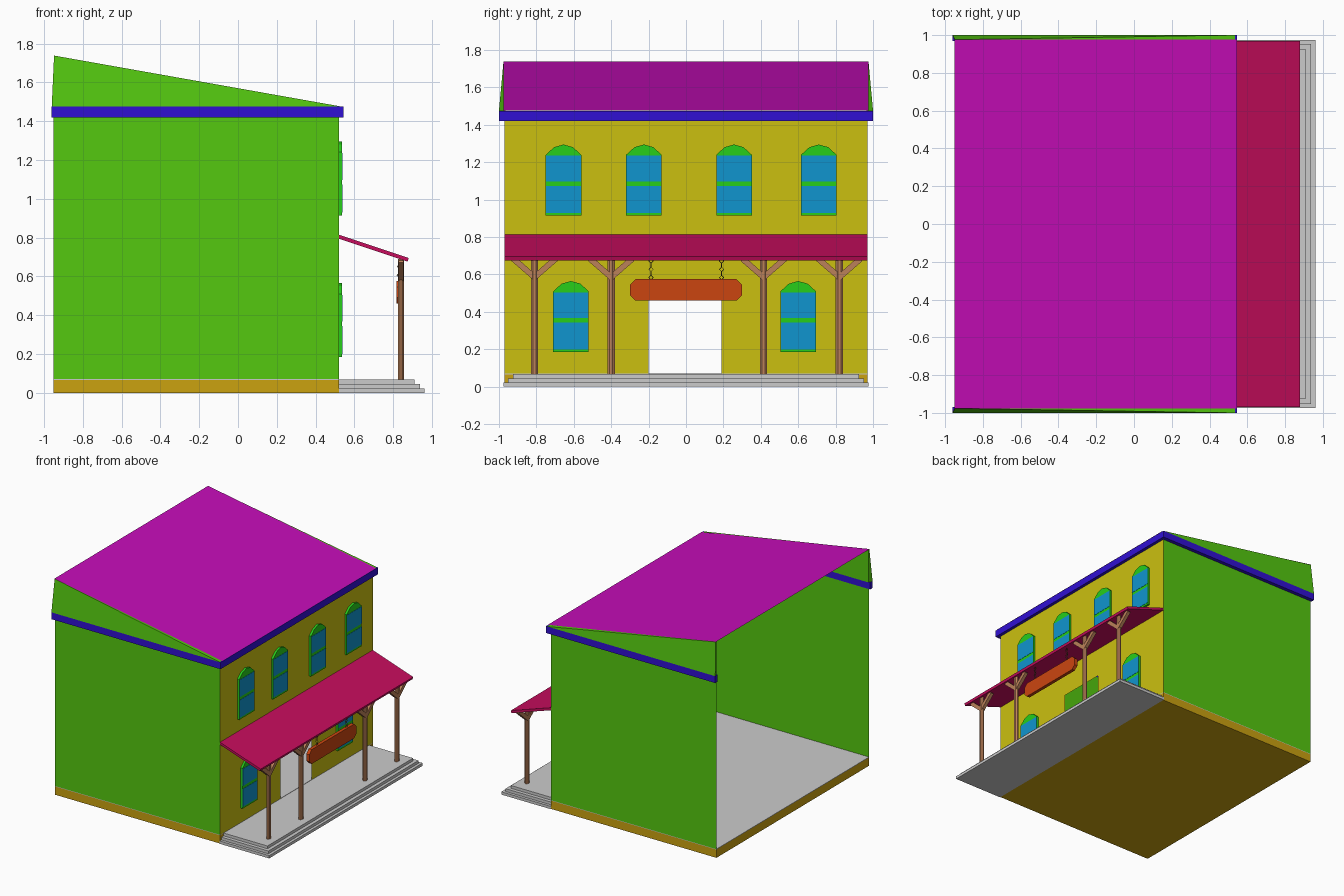
import bpy, bmesh, math
from mathutils import Matrix

if "Cube" in bpy.data.objects:
    bpy.data.objects.remove(bpy.data.objects["Cube"])

MATS = {}
COLORS = {
    "green": (0.09, 0.58, 0.005), "yellow": (0.60, 0.53, 0.005), "ochre": (0.60, 0.36, 0.005),
    "blue": (0.03, 0.005, 0.65), "magenta": (0.56, 0.004, 0.48), "crimson": (0.57, 0.004, 0.11),
    "glass": (0.005, 0.30, 0.62), "frame": (0.02, 0.62, 0.01), "wood": (0.50, 0.22, 0.10),
    "sign": (0.60, 0.06, 0.005), "chain": (0.15, 0.10, 0.03),
}


def finish(name, bm, color=None):
    me = bpy.data.meshes.new(name)
    bm.to_mesh(me)
    bm.free()
    ob = bpy.data.objects.new(name, me)
    bpy.context.collection.objects.link(ob)
    if color:
        if color not in MATS:
            MATS[color] = bpy.data.materials.new(color)
            MATS[color].diffuse_color = (*COLORS[color], 1)
        me.materials.append(MATS[color])
    return ob


def face(name, pts, color):
    """Single flat sheet, wound counter-clockwise seen from outside."""
    bm = bmesh.new()
    bm.faces.new([bm.verts.new(p) for p in pts])
    return finish(name, bm, color)


def prism(name, a_pts, b_pts, color=None):
    """Closed solid between two matching 3D outlines."""
    bm = bmesh.new()
    a = [bm.verts.new(p) for p in a_pts]
    b = [bm.verts.new(p) for p in b_pts]
    n = len(a)
    bm.faces.new(a)
    bm.faces.new(b[::-1])
    for i in range(n):
        bm.faces.new([a[i], b[i], b[(i + 1) % n], a[(i + 1) % n]])
    bmesh.ops.recalc_face_normals(bm, faces=bm.faces[:])
    return finish(name, bm, color)


def slab_x(name, yz, x0, x1, color=None):
    return prism(name, [(x0, y, z) for y, z in yz], [(x1, y, z) for y, z in yz], color)


def slab_y(name, xz, y0, y1, color=None):
    return prism(name, [(x, y0, z) for x, z in xz], [(x, y1, z) for x, z in xz], color)


def rect(a0, a1, b0, b1):
    return [(a0, b0), (a1, b0), (a1, b1), (a0, b1)]


def box(name, x0, x1, y0, y1, z0, z1, color=None):
    return slab_x(name, rect(y0, y1, z0, z1), x0, x1, color)


BACK, FRONT, SIDE, FLOOR, EAVE, TRIM = -0.95, 0.52, 0.97, 0.07, 1.42, 1.475

# foundation with grey floor
box("foundation", BACK, FRONT, -SIDE, SIDE, 0, 0.066, "ochre")
box("floor", BACK, FRONT, -SIDE, SIDE, 0.066, FLOOR)
face("foundation_underside", [(BACK, -SIDE, -0.0), (BACK, SIDE, 0), (FRONT, SIDE, 0), (FRONT, -SIDE, 0)], None)

# single-sheet walls, rear left open
face("left_wall", [(BACK, -SIDE, FLOOR), (FRONT, -SIDE, FLOOR), (FRONT, -SIDE, EAVE), (BACK, -SIDE, EAVE)], "green")
face("right_wall", [(FRONT, SIDE, FLOOR), (BACK, SIDE, FLOOR), (BACK, SIDE, EAVE), (FRONT, SIDE, EAVE)], "green")
outline = [(-SIDE, FLOOR), (-0.2, FLOOR), (-0.2, 0.56), (0.19, 0.56), (0.19, FLOOR),
           (SIDE, FLOOR), (SIDE, EAVE), (-SIDE, EAVE)]
face("facade_wall", [(FRONT, y, z) for y, z in outline], "yellow")

# blue cornice and leaning gable ends
box("front_cornice", FRONT, 0.545, -1, 1, EAVE, TRIM, "blue")
for s, side in ((-1, "left"), (1, "right")):
    y0, y1 = sorted((s * SIDE, s * 1.0))
    box(side + "_cornice", -0.96, FRONT, y0, y1, EAVE, TRIM, "blue")
    prism(side + "_gable",
          [(-0.948, s * 0.965, TRIM), (0.535, s * 0.965, TRIM), (-0.948, s * 0.965, 1.738)],
          [(-0.96, s * 1.0, TRIM), (0.535, s * 1.0, TRIM), (-0.948, s * 0.976, 1.738)], "green")

# sloping main roof
face("main_roof", [(BACK, -0.977, 1.74), (0.545, -0.977, 1.477), (0.545, 0.977, 1.477), (BACK, 0.977, 1.74)], "magenta")


# arched windows: frame block, two panes and a middle rail
def window(name, y, z, h):
    w, spring = 0.095, z + h - 0.055
    arch = [(y + w * math.cos(t), spring + 0.055 * math.sin(t))
            for t in (math.radians(a) for a in (0, 30, 60, 90, 120, 150, 180))]
    arch = [(y + w, spring), (y + 0.05, z + h - 0.014), (y, z + h),
            (y - 0.05, z + h - 0.014), (y - w, spring)]
    slab_x(name + "_frame", [(y - w, z), (y + w, z)] + arch, FRONT, 0.537, "frame")
    mid = z + 0.17
    for part, z0, z1 in (("lower", z + 0.015, mid - 0.012), ("upper", mid + 0.012, spring - 0.005)):
        box(name + "_" + part + "_pane", 0.535, 0.539, y - w + 0.002, y + w - 0.002, z0, z1, "glass")


for i, y in enumerate((-0.655, -0.225, 0.257, 0.71)):
    window(f"upper_window_{i + 1}", y, 0.915, 0.38)
for i, y in enumerate((-0.615, 0.60)):
    window(f"lower_window_{i + 1}", y, 0.185, 0.38)

# stepped porch deck
for i, inset in enumerate((0, 0.022, 0.05)):
    box(f"porch_step_{i + 1}", FRONT, 0.96 - inset, -0.975 + inset, 0.975 - inset, i * 0.0225, (i + 1) * 0.0225)

# porch awning
slab_y("porch_awning", [(FRONT, 0.815), (0.88, 0.695), (0.874, 0.676), (FRONT, 0.794)], -SIDE, SIDE, "crimson")

# octagonal posts with forked braces
PX = 0.84
for i, y in enumerate((-0.81, -0.40, 0.415, 0.82)):
    ring = [(PX + 0.0165 * math.cos(k * math.pi / 4 + math.pi / 8),
             y + 0.021 * math.sin(k * math.pi / 4 + math.pi / 8)) for k in range(8)]
    prism(f"porch_post_{i + 1}", [(a, b, 0.067) for a, b in ring], [(a, b, 0.69) for a, b in ring], "wood")
    for s, side in ((-1, "left"), (1, "right")):
        prof = [(0, 0.565), (0.123, 0.672), (0.115, 0.683), (0.088, 0.683), (0, 0.605)]
        slab_x(f"{side}_brace_{i + 1}", [(y + s * a, z) for a, z in prof], PX - 0.014, PX + 0.014, "wood")

# hanging sign board with clipped corners
c = 0.03
board = [(-0.3 + c, 0.46), (0.3 - c, 0.46), (0.3, 0.46 + c), (0.3, 0.575 - c),
         (0.3 - c, 0.575), (-0.3 + c, 0.575), (-0.3, 0.575 - c), (-0.3, 0.46 + c)]
slab_x("sign_board", board, 0.818, 0.845, "sign")

# chains of diamond links
for y, side in ((-0.187, "left"), (0.19, "right")):
    for k in range(5):
        bpy.ops.mesh.primitive_torus_add(major_segments=4, minor_segments=4, major_radius=0.012,
                                         minor_radius=0.0025, location=(0.832, y, 0.583 + k * 0.0225),
                                         rotation=(0, math.pi / 2, (k % 2) * math.pi / 2))
        link = bpy.context.object
        link.name = f"{side}_chain_link_{k + 1}"
        if "chain" not in MATS:
            MATS["chain"] = bpy.data.materials.new("chain")
            MATS["chain"].diffuse_color = (*COLORS["chain"], 1)
        link.data.materials.append(MATS["chain"])

for m in bpy.data.materials:
    if m.users and not m.is_grease_pencil:
        m.use_nodes = True
        m.node_tree.nodes["Principled BSDF"].inputs["Base Color"].default_value = m.diffuse_color
